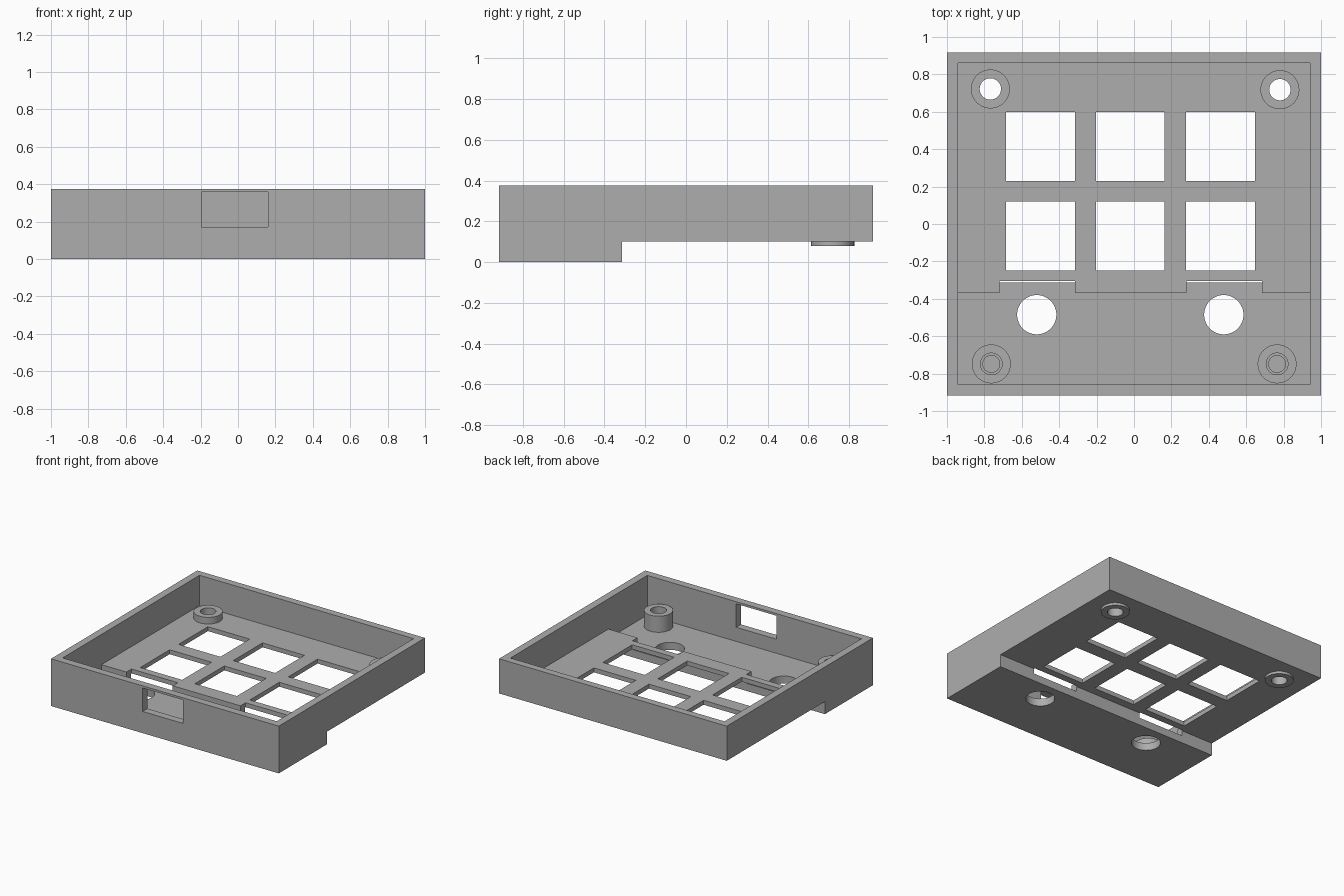
import bpy
import bmesh
import math

if "Cube" in bpy.data.objects:
    bpy.data.objects.remove(bpy.data.objects["Cube"], do_unlink=True)

grey = bpy.data.materials.new("plain grey")
grey.use_nodes = True
GREY = (0.42, 0.42, 0.42, 1)
grey.diffuse_color = GREY
grey.node_tree.nodes["Principled BSDF"].inputs["Base Color"].default_value = GREY


def make_object(name, bm):
    bmesh.ops.recalc_face_normals(bm, faces=bm.faces)
    mesh = bpy.data.meshes.new(name)
    bm.to_mesh(mesh)
    bm.free()
    mesh.materials.append(grey)
    obj = bpy.data.objects.new(name, mesh)
    bpy.context.collection.objects.link(obj)
    return obj


def side_prism(name, half_width, profile):
    """Extrude a (y, z) side profile across x."""
    bm = bmesh.new()
    face = bm.faces.new([bm.verts.new((-half_width, y, z)) for y, z in profile])
    new = bmesh.ops.extrude_face_region(bm, geom=[face])["geom"]
    verts = [v for v in new if isinstance(v, bmesh.types.BMVert)]
    bmesh.ops.translate(bm, verts=verts, vec=(2 * half_width, 0, 0))
    return make_object(name, bm)


def box(name, x, y, z):
    """Box from (low, high) ranges."""
    bm = bmesh.new()
    bmesh.ops.create_cube(bm, size=1)
    for v in bm.verts:
        v.co = [r[0] if c < 0 else r[1] for c, r in zip(v.co, (x, y, z))]
    return make_object(name, bm)


def lathe(name, centre, profile, closed=False, sides=48):
    """Turn a (radius, z) profile around a vertical axis."""
    bm = bmesh.new()
    rings = []
    for r, z in profile:
        rings.append([bm.verts.new((centre[0] + r * math.cos(a), centre[1] + r * math.sin(a), z))
                      for a in (2 * math.pi * i / sides for i in range(sides))])
    pairs = list(zip(rings, rings[1:]))
    if closed:
        pairs.append((rings[-1], rings[0]))
    else:
        bm.faces.new(rings[0])
        bm.faces.new(rings[-1])
    for a, b in pairs:
        for i in range(sides):
            j = (i + 1) % sides
            bm.faces.new((a[i], a[j], b[j], b[i]))
    return make_object(name, bm)


def select_only(obj):
    bpy.ops.object.select_all(action='DESELECT')
    obj.select_set(True)
    bpy.context.view_layer.objects.active = obj


def cut(target, cutter):
    mod = target.modifiers.new("cut", 'BOOLEAN')
    mod.operation = 'DIFFERENCE'
    mod.solver = 'EXACT'
    mod.object = cutter
    cutter.hide_render = True
    select_only(target)
    bpy.ops.object.modifier_apply(modifier=mod.name)
    bpy.data.objects.remove(cutter, do_unlink=True)


def smooth(obj):
    select_only(obj)
    bpy.ops.object.shade_smooth_by_angle(angle=math.radians(30))


HEIGHT, STEP, PLATE, FLOOR = 0.375, 0.10, 0.135, 0.06

# Open tray with a deeper trough along the front
tray = side_prism("tray", 1.0, [(-0.917, 0), (-0.314, 0), (-0.314, STEP),
                                (0.917, STEP), (0.917, HEIGHT), (-0.917, HEIGHT)])
cut(tray, side_prism("cavity", 0.94, [(-0.857, FLOOR), (-0.37, FLOOR), (-0.37, PLATE),
                                      (0.86, PLATE), (0.86, 0.5), (-0.857, 0.5)]))

# Grid of square button openings
for x in (-0.5, -0.02, 0.463):
    for y in (-0.065, 0.415):
        cut(tray, box("button_opening", (x - 0.184, x + 0.184), (y - 0.184, y + 0.184), (0, 0.2)))

# Notches in the step and round holes in the trough floor
for x0, x1, hole_x in ((-0.72, -0.315, -0.52), (0.28, 0.685, 0.48)):
    cut(tray, box("notch", (x0, x1), (-0.4, -0.306), (FLOOR, 0.2)))
    cut(tray, lathe("round_hole", (hole_x, -0.485), [(0.105, -0.1), (0.105, 0.1)]))

# Window in the front wall
cut(tray, box("window", (-0.195, 0.16), (-1, -0.8), (0.172, 0.358)))

# Rear sleeves pass through the plate, front posts have stepped blind holes
TOP = 0.188
for side, x, y in (("right", -0.768, 0.722), ("left", 0.78, 0.718)):
    cut(tray, lathe("sleeve_hole", (x, y), [(0.08, 0), (0.08, 0.3)]))
    smooth(lathe("rear_sleeve_" + side, (x, y),
                 [(0.057, 0.08), (0.104, 0.08), (0.104, TOP), (0.057, TOP)], closed=True))
for side, x in (("right", -0.763), ("left", 0.765)):
    smooth(lathe("front_post_" + side, (x, -0.748),
                 [(0.104, FLOOR - 0.02), (0.104, TOP), (0.058, TOP), (0.058, 0.13),
                  (0.045, 0.13), (0.045, FLOOR)]))
smooth(tray)
